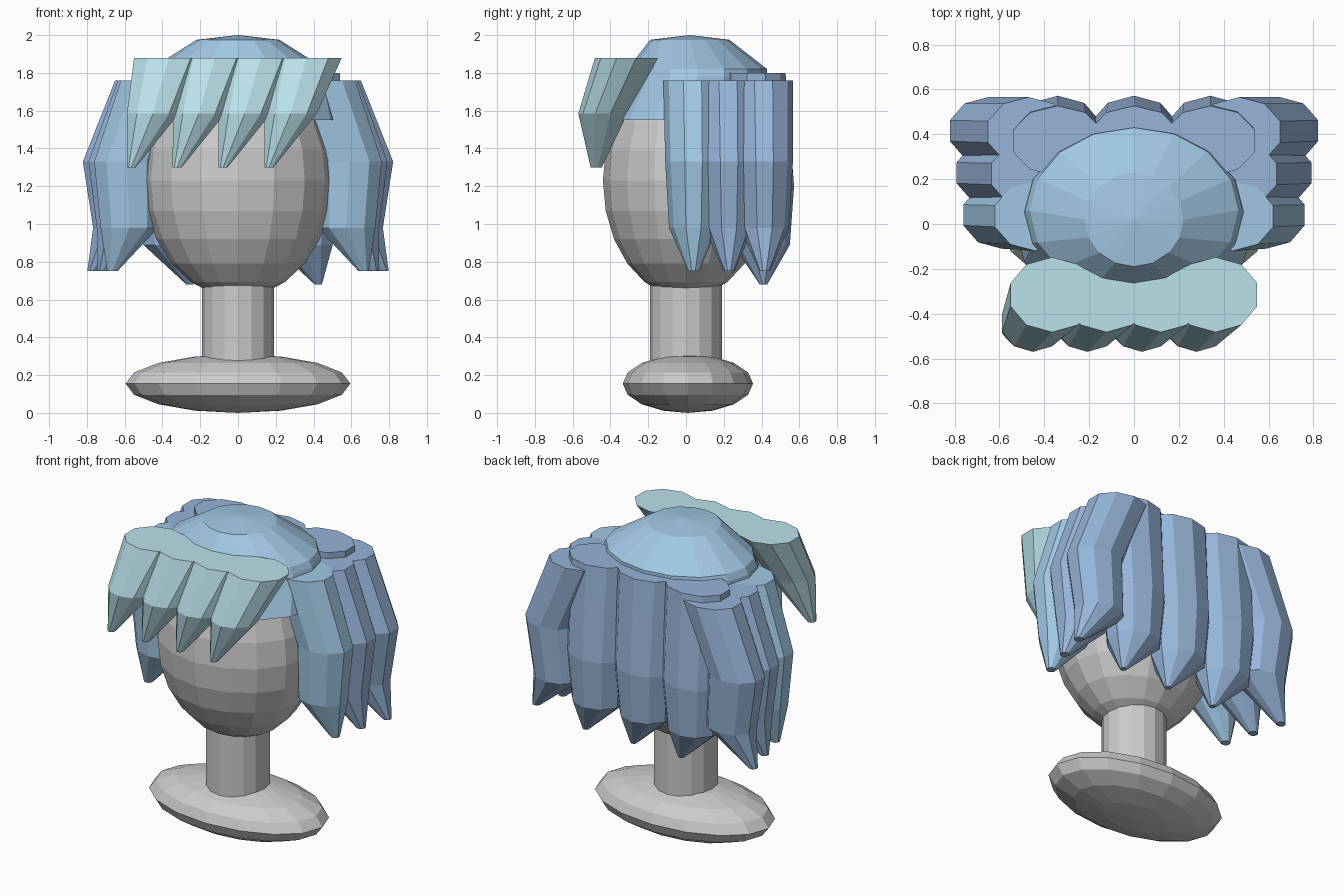
import bpy, bmesh, math

if "Cube" in bpy.data.objects:
    bpy.data.objects.remove(bpy.data.objects["Cube"])


def material(name, col):
    m = bpy.data.materials.new(name)
    m.diffuse_color = (*col, 1)
    m.use_nodes = True
    m.node_tree.nodes["Principled BSDF"].inputs["Base Color"].default_value = m.diffuse_color
    return m


CYAN = material("pale_cyan", (0.50, 0.76, 0.84))
BLUE = material("light_blue", (0.36, 0.58, 0.78))
DARK = material("deep_blue", (0.31, 0.46, 0.69))


def loft(name, rings, n, mat=None, start=0.0):
    """Closed skin through elliptical rings (x, y, z, rx, ry), flat shaded."""
    bm = bmesh.new()
    loops = []
    for x, y, z, rx, ry in rings:
        loops.append([bm.verts.new((x + rx * math.cos(start + 2 * math.pi * i / n),
                                    y + ry * math.sin(start + 2 * math.pi * i / n), z))
                      for i in range(n)])
    for a, b in zip(loops, loops[1:]):
        for i in range(n):
            j = (i + 1) % n
            bm.faces.new((a[i], a[j], b[j], b[i]))
    bm.faces.new(loops[0])
    bm.faces.new(loops[-1])
    bmesh.ops.recalc_face_normals(bm, faces=bm.faces)
    me = bpy.data.meshes.new(name)
    bm.to_mesh(me)
    bm.free()
    ob = bpy.data.objects.new(name, me)
    bpy.context.collection.objects.link(ob)
    if mat:
        me.materials.append(mat)
    return ob


def ellipsoid(name, loc, size, rings):
    bpy.ops.mesh.primitive_uv_sphere_add(segments=16, ring_count=rings, radius=1, location=loc)
    ob = bpy.context.object
    ob.name = name
    ob.scale = size


def strand(name, rings, mat):
    return loft(name, rings, 10, mat, math.pi / 2)


# Mannequin stand: base, neck, head
ellipsoid("stand_base", (0, 0.01, 0.155), (0.595, 0.345, 0.155), 8)
loft("neck", [(0, 0, z, 0.19, 0.19) for z in (0.2, 0.8)], 16)
ellipsoid("head", (0, 0.0, 1.23), (0.5, 0.44, 0.62), 12)

# Skull cap of the wig
loft("hair_cap", [(0, -0.01, 1.55, 0.53, 0.41), (0, 0.06, 1.78, 0.485, 0.37),
                  (0, 0.06, 1.82, 0.465, 0.37), (0, 0.02, 1.975, 0.22, 0.21),
                  (0, 0.02, 2.0, 0.005, 0.005)], 16, BLUE)

# Fringe strands sweeping towards -x
for i in range(4):
    x = -0.365 + 0.243 * i
    strand(f"fringe_strand_{i + 1}", [
        (x, -0.315, 1.88, 0.195, 0.167), (x - 0.085, -0.44, 1.585, 0.145, 0.13),
        (x - 0.2, -0.475, 1.30, 0.025, 0.03)], CYAN)

# Side strands, three on each side
for side, s in (("right", 1), ("left", -1)):
    for i in range(3):
        y = 0.035 + 0.188 * i
        strand(f"{side}_side_strand_{i + 1}", [
            (s * (0.44 + 0.015 * i), y, 1.76, 0.19, 0.155),
            (s * (0.59 + 0.03 * i), y + 0.005, 1.33, 0.18, 0.15),
            (s * (0.575 + 0.02 * i), y + 0.005, 0.98, 0.16, 0.13),
            (s * (0.665 + 0.053 * i), y + 0.005, 0.75, 0.028, 0.028)],
            BLUE if i == 0 else DARK)

# Back strands
for i in range(3):
    x = 0.34 * (i - 1)
    strand(f"back_strand_{i + 1}", [
        (x, 0.37, 1.80, 0.21, 0.157), (x, 0.405, 1.20, 0.20, 0.167),
        (x, 0.40, 0.89, 0.17, 0.15), (x + 0.085, 0.41, 0.68, 0.02, 0.02)], DARK)
